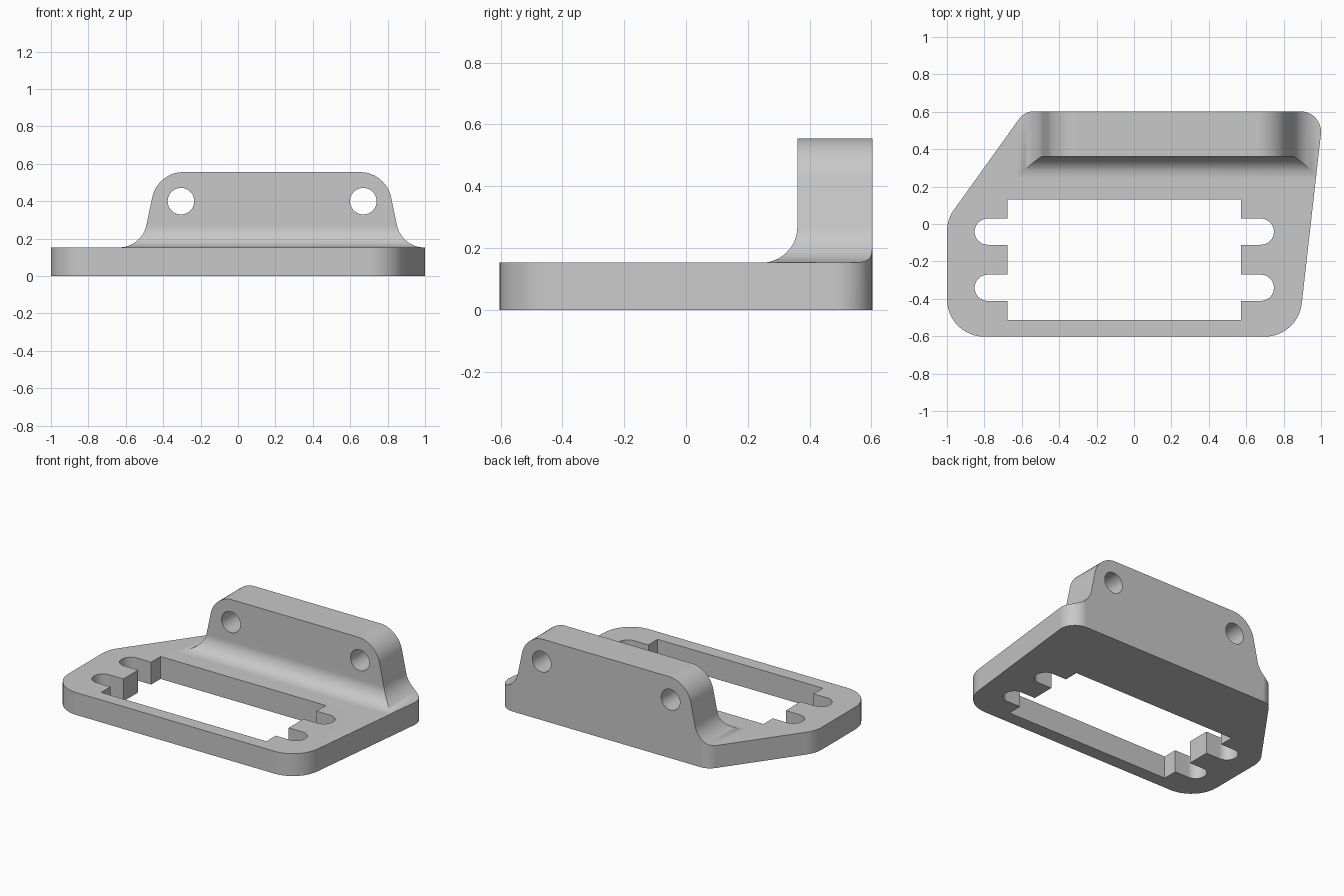
import bpy, bmesh, math
from mathutils import Vector, Matrix

cube = bpy.data.objects.get("Cube")
if cube:
    bpy.data.objects.remove(cube, do_unlink=True)

BASE, TOP = 0.153, 0.555      # plate top, lug top
EDGE = 0.6025                 # half depth
LUG_X, LUG_FRONT = 0.18, 0.36
FILLET, ROUND = 0.115, 0.13

COLOUR = (0.58, 0.58, 0.58, 1)
grey = bpy.data.materials.new("grey")
grey.use_nodes = True
grey.diffuse_color = COLOUR
grey.node_tree.nodes["Principled BSDF"].inputs["Base Color"].default_value = COLOUR


def make_object(name, bm):
    bmesh.ops.remove_doubles(bm, verts=bm.verts, dist=0.0005)
    bmesh.ops.recalc_face_normals(bm, faces=bm.faces)
    mesh = bpy.data.meshes.new(name)
    bm.to_mesh(mesh)
    bm.free()
    mesh.materials.append(grey)
    obj = bpy.data.objects.new(name, mesh)
    bpy.context.collection.objects.link(obj)
    return obj


def rounded(corners, steps=12):
    """Round each (x, y, radius) corner of a polygon."""
    pts = []
    for i, (x, y, r) in enumerate(corners):
        p = Vector((x, y))
        if r == 0:
            pts.append(p)
            continue
        u = (Vector(corners[i - 1][:2]) - p).normalized()
        v = (Vector(corners[(i + 1) % len(corners)][:2]) - p).normalized()
        half = u.angle(v) / 2
        centre = p + (u + v).normalized() * (r / math.sin(half))
        a = p + u * (r / math.tan(half)) - centre
        b = p + v * (r / math.tan(half)) - centre
        sweep = math.pi - 2 * half
        for k in range(steps + 1):
            t = sweep * k / steps
            pts.append(centre + (a * math.sin(sweep - t) + b * math.sin(t)) / math.sin(sweep))
    # drop repeated points where two arcs meet
    return [p for i, p in enumerate(pts) if (p - pts[i - 1]).length > 0.0005]


def prism(name, outline, z0, z1):
    bm = bmesh.new()
    face = bm.faces.new([bm.verts.new((p.x, p.y, z0)) for p in outline])
    new = bmesh.ops.extrude_face_region(bm, geom=[face], use_keep_orig=True)["geom"]
    bmesh.ops.translate(bm, vec=(0, 0, z1 - z0),
                        verts=[g for g in new if isinstance(g, bmesh.types.BMVert)])
    return make_object(name, bm)


def boolean(target, tool, operation):
    mod = target.modifiers.new(operation, 'BOOLEAN')
    mod.operation, mod.object, mod.solver = operation, tool, 'EXACT'
    bpy.ops.object.select_all(action='DESELECT')
    bpy.context.view_layer.objects.active = target
    target.select_set(True)
    bpy.ops.object.modifier_apply(modifier=mod.name)
    bpy.data.objects.remove(tool, do_unlink=True)


# Oversized slab, trimmed to the plate outline later
slab = [Vector(p) for p in ((-1.5, -1), (1.5, -1), (1.5, 1), (-1.5, 1))]
bracket = prism("bracket", slab, 0, BASE)

# Upright lug: stacked rings with flared foot and rounded shoulders
steps = 12
quarter = [math.pi / 2 * k / steps for k in range(steps + 1)]
heights = [0.05] + [BASE + FILLET * (1 - math.cos(a)) for a in quarter]
heights += [TOP - ROUND + ROUND * math.sin(a) for a in quarter]
bm = bmesh.new()
rings = []
for z in heights:
    h = max(z - BASE, 0)
    flare = FILLET - math.sqrt(max(FILLET**2 - max(FILLET - h, 0)**2, 0))
    shoulder = ROUND - math.sqrt(max(ROUND**2 - max(z - TOP + ROUND, 0)**2, 0))
    w = 0.695 - 0.085 * h / (TOP - BASE) + flare - shoulder
    y = LUG_FRONT - flare
    rings.append([bm.verts.new(c) for c in (
        (LUG_X - w, y, z), (LUG_X + w, y, z), (LUG_X + w, 0.8, z), (LUG_X - w, 0.8, z))])
for low, high in zip(rings, rings[1:]):
    for i in range(4):
        j = (i + 1) % 4
        bm.faces.new((low[i], low[j], high[j], high[i]))
bm.faces.new(rings[0][::-1])
bm.faces.new(rings[-1])
boolean(bracket, make_object("lug", bm), 'UNION')

# Trim everything to the plate outline
outline = rounded([(-1, -EDGE, 0.2), (0.877, -EDGE, 0.2), (1.013, EDGE, 0.11),
                   (-0.585, EDGE, 0.1), (-1, 0.024, 0.2)])
boolean(bracket, prism("outline", outline, -0.2, 1), 'INTERSECT')

# Rectangular window with two round-ended slots on each side
right = [(0.625, -0.512, 0)]
for y in (-0.341, -0.041):
    right += [(0.625, y - 0.07, 0), (0.8, y - 0.07, 0.0699),
              (0.8, y + 0.07, 0.0699), (0.625, y + 0.07, 0)]
right.append((0.625, 0.13, 0))
left = [(-x, y, r) for x, y, r in reversed(right)]
window = [(x - 0.052, y, r) for x, y, r in right + left]
boolean(bracket, prism("window", rounded(window), -0.2, 0.22), 'DIFFERENCE')

# Two bolt holes through the lug
for x in (-0.305, 0.67):
    bm = bmesh.new()
    place = Matrix.Translation((x, 0.5, 0.4)) @ Matrix.Rotation(math.pi / 2, 4, 'X')
    bmesh.ops.create_cone(bm, cap_ends=True, segments=40, radius1=0.071, radius2=0.071,
                          depth=0.6, matrix=place)
    boolean(bracket, make_object("bolt_hole", bm), 'DIFFERENCE')

# Smooth rounded walls, keep flat faces flat
bpy.ops.object.shade_smooth_by_angle(angle=math.radians(30))
weighted = bracket.modifiers.new("weighted_normals", 'WEIGHTED_NORMAL')
weighted.keep_sharp = True
